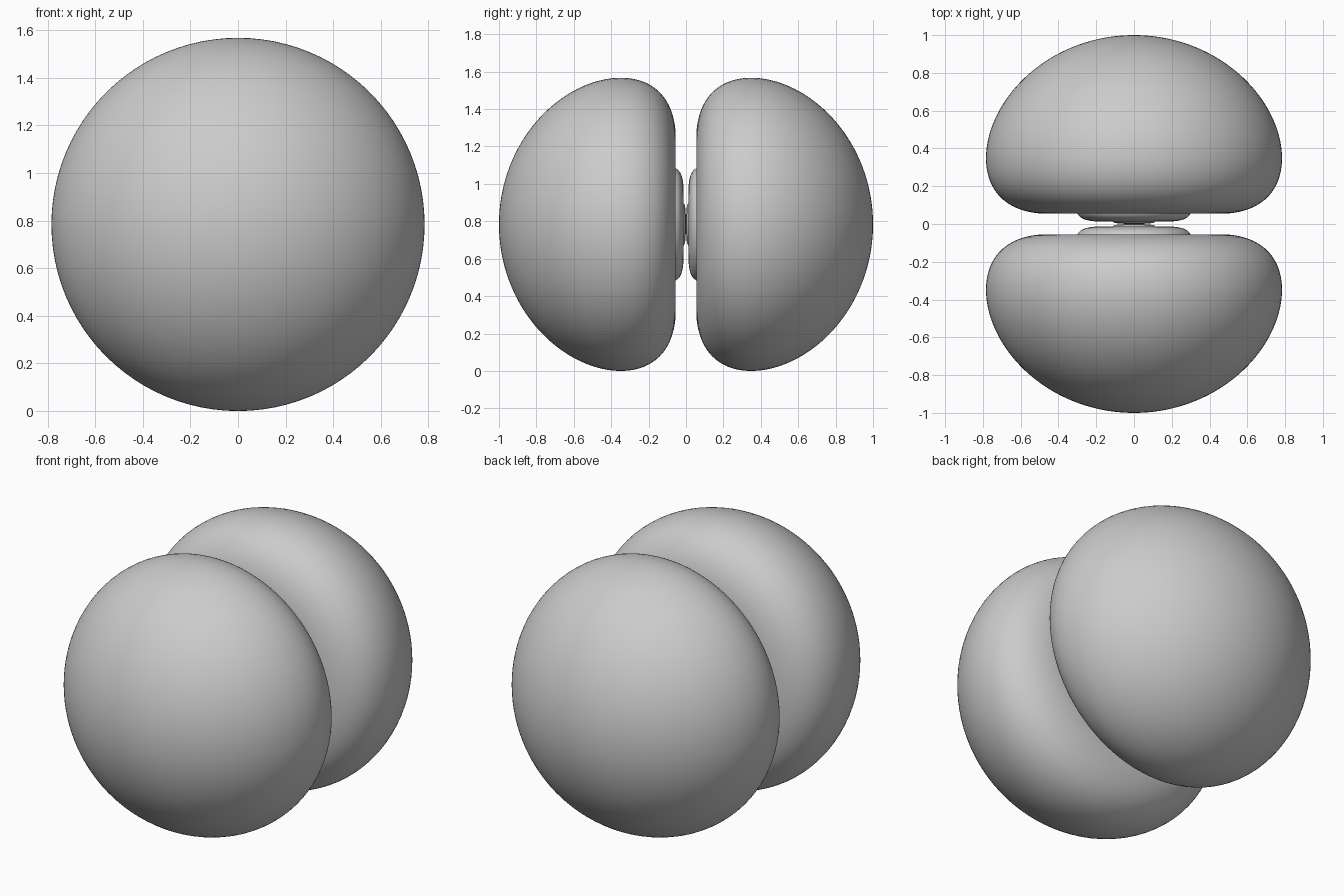
import bpy, bmesh, math

if "Cube" in bpy.data.objects:
    bpy.data.objects.remove(bpy.data.objects["Cube"])

# Nested lobes: each is a contour y * |R - A| * |R - B| * exp(-K R) = C revolved about y
A, B = 0.348, 0.133          # radii of the two gaps between nested shells
K = 3.618 / A
C = (1 - A) * (1 - B) * math.exp(-K)
SEG = 96


def height(R):
    d = abs((R - A) * (R - B))
    return C * math.exp(K * R) / d if d > 1e-12 else 1e9


def crossing(solid, empty):
    # bisect to where the contour meets the axis
    for _ in range(60):
        m = (solid + empty) / 2
        if height(m) <= m:
            solid = m
        else:
            empty = m
    return solid


def profile(lo, hi, count):
    mid = (lo + min(hi, 1.0)) / 2
    r1, r2 = crossing(mid, lo), crossing(mid, hi)
    fine = []
    for i in range(6001):
        t = i / 6000
        s = 8 * t**4 if t < 0.5 else 1 - 8 * (1 - t)**4
        R = r1 + (r2 - r1) * s
        y = min(height(R), R)
        fine.append((math.sqrt(max(R * R - y * y, 0)), y))
    # even spacing along the curve
    dist = [0.0]
    for p, q in zip(fine, fine[1:]):
        dist.append(dist[-1] + math.dist(p, q))
    out, j = [], 0
    for i in range(count + 1):
        target = dist[-1] * i / count
        while j < len(dist) - 1 and dist[j] < target:
            j += 1
        out.append(fine[j])
    out[0], out[-1] = (0, fine[0][1]), (0, fine[-1][1])
    return out


def revolve(name, pts, side, cz):
    bm = bmesh.new()
    rings = []
    for r, y in pts[1:-1]:
        rings.append([bm.verts.new((r * math.cos(2 * math.pi * k / SEG), side * y,
                                    cz + r * math.sin(2 * math.pi * k / SEG)))
                      for k in range(SEG)])
    start = bm.verts.new((0, side * pts[0][1], cz))
    end = bm.verts.new((0, side * pts[-1][1], cz))
    for k in range(SEG):
        n = (k + 1) % SEG
        bm.faces.new((start, rings[0][k], rings[0][n]))
        bm.faces.new((end, rings[-1][n], rings[-1][k]))
        for a, b in zip(rings, rings[1:]):
            bm.faces.new((a[k], b[k], b[n], a[n]))
    bmesh.ops.recalc_face_normals(bm, faces=bm.faces)
    for f in bm.faces:
        f.smooth = True
    me = bpy.data.meshes.new(name)
    bm.to_mesh(me)
    bm.free()
    bpy.context.collection.objects.link(bpy.data.objects.new(name, me))


# Outer lobe, middle shell and inner core, on both sides
parts = {"outer_lobe": profile(A, 1.3, 110),
         "middle_shell": profile(B, A, 60),
         "inner_core": profile(0, B, 36)}
radius = max(r for r, y in parts["outer_lobe"])
for name, pts in parts.items():
    for label, side in (("front", -1), ("back", 1)):
        revolve(f"{name}_{label}", pts, side, radius)
